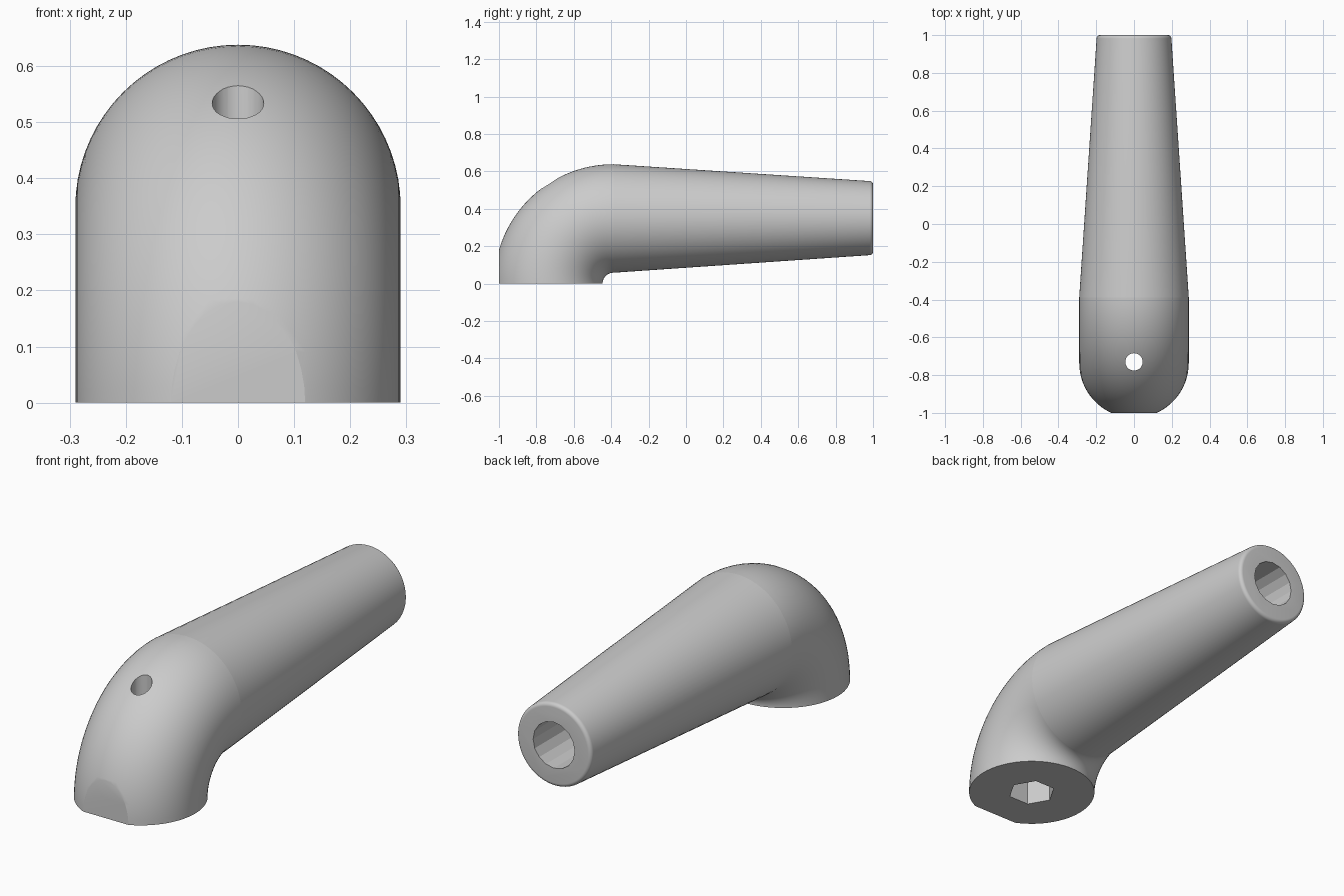
import bpy, bmesh, math
from mathutils import Matrix, Vector

if "Cube" in bpy.data.objects:
    bpy.data.objects.remove(bpy.data.objects["Cube"], do_unlink=True)

grey = bpy.data.materials.new("plain grey")
grey.use_nodes = True
colour = (0.6, 0.6, 0.6, 1)
grey.diffuse_color = colour
grey.node_tree.nodes["Principled BSDF"].inputs["Base Color"].default_value = colour

PIVOT = -0.388    # y of the bend centre, at floor height
BEND = 0.348      # radius of the bend centre line
TUBE = 0.29       # tube radius at the bend
SIDES = 72


def link(bm, name):
    bmesh.ops.recalc_face_normals(bm, faces=bm.faces)
    mesh = bpy.data.meshes.new(name)
    bm.to_mesh(mesh)
    bm.free()
    mesh.materials.append(grey)
    obj = bpy.data.objects.new(name, mesh)
    bpy.context.collection.objects.link(obj)
    return obj


def loft(name, stations):
    """Skin circles given as (centre, radius, in-plane axis), capped at both ends."""
    bm = bmesh.new()
    rings = []
    for centre, radius, axis in stations:
        ring = []
        for i in range(SIDES):
            a = math.tau * i / SIDES
            ring.append(bm.verts.new(centre + radius * (math.cos(a) * Vector((1, 0, 0)) + math.sin(a) * axis)))
        rings.append(ring)
    for lower, upper in zip(rings, rings[1:]):
        for i in range(SIDES):
            j = (i + 1) % SIDES
            bm.faces.new((lower[i], lower[j], upper[j], upper[i]))
    bm.faces.new(rings[0])
    bm.faces.new(rings[-1])
    return link(bm, name)


def prism(name, sides, radius, depth, centre, turn=Matrix()):
    bm = bmesh.new()
    bmesh.ops.create_cone(bm, cap_ends=True, segments=sides, radius1=radius, radius2=radius,
                          depth=depth, matrix=Matrix.Translation(centre) @ turn)
    return link(bm, name)


def cut(target, cutter):
    mod = target.modifiers.new("cut", "BOOLEAN")
    mod.operation, mod.solver, mod.object = "DIFFERENCE", "EXACT", cutter
    select(target)
    bpy.ops.object.modifier_apply(modifier=mod.name)
    bpy.data.objects.remove(cutter, do_unlink=True)


def select(obj):
    bpy.ops.object.select_all(action="DESELECT")
    obj.select_set(True)
    bpy.context.view_layer.objects.active = obj


# Elbow: quarter bend from the floor up to the grip
stations = []
for i in range(33):
    a = math.pi / 2 * i / 32
    out = Vector((0, -math.cos(a), math.sin(a)))
    stations.append((Vector((0, PIVOT, 0)) + BEND * out, TUBE, out))
elbow = loft("elbow", stations)

# Flat on the front of the elbow
bm = bmesh.new()
bmesh.ops.create_cube(bm, size=1, matrix=Matrix.Translation((0, -1.5, 0.2)))
cut(elbow, link(bm, "flat_cutter"))

# Upright bolt hole with a hexagonal socket below
hub = PIVOT - BEND
cut(elbow, prism("bolt_cutter", 32, 0.046, 2, (0, hub + 0.006, 0.5)))
hexagon = prism("socket_cutter", 6, 0.108, 0.6, (0, hub, -0.05))
# Turn the socket so that two corners lie on the x axis
hexagon.rotation_euler.z = 0
corner = hexagon.data.vertices[0].co - Vector((0, hub, 0))
spin = -math.atan2(corner.y, corner.x)
pin = Matrix.Translation((0, hub, 0))
hexagon.data.transform(pin @ Matrix.Rotation(spin, 4, "Z") @ pin.inverted())
cut(elbow, hexagon)

# Grip: tapered bar with a rounded rim
up = Vector((0, 0, 1))
profile = [(PIVOT, TUBE), (0.982, 0.198)]
for i in range(1, 7):
    a = math.pi / 2 * i / 6
    profile.append((0.982 + 0.018 * math.sin(a), 0.18 + 0.018 * math.cos(a)))
grip = loft("grip", [(Vector((0, y, BEND + 0.002 * (y > 0))), r, up) for y, r in profile])

# Blind bore in the end of the grip
cut(grip, prism("bore_cutter", 16, 0.11, 1.6, (0, 1, 0.35), Matrix.Rotation(math.pi / 2, 4, "X")))

for part in (elbow, grip):
    select(part)
    bpy.ops.object.shade_smooth_by_angle(angle=math.radians(20))
